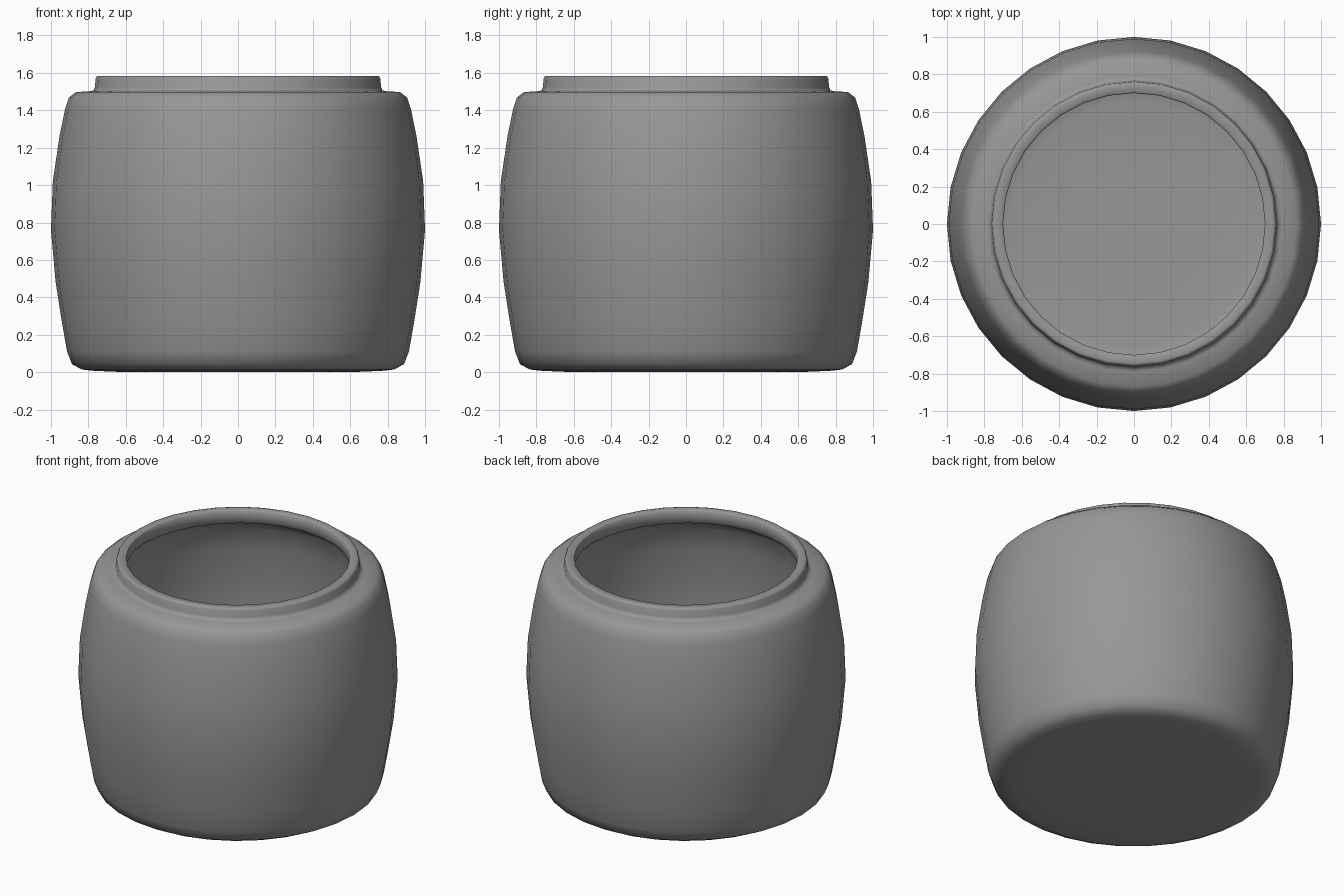
import bpy, bmesh, math

if "Cube" in bpy.data.objects:
    bpy.data.objects.remove(bpy.data.objects["Cube"])

SIDES = 32

# Outer wall profile (radius, height): from base centre up to the shoulder
outer = [(0.40, 0.0), (0.65, 0.002), (0.77, 0.007), (0.835, 0.014), (0.888, 0.043),
         (0.914, 0.11), (0.942, 0.27), (0.975, 0.48), (1.0, 0.76), (0.99, 1.02),
         (0.955, 1.257), (0.925, 1.406), (0.904, 1.468), (0.868, 1.497)]
# Raised neck ring: outside foot, lip, and inside down to the overhang
neck = [(0.79, 1.502), (0.772, 1.507), (0.765, 1.525), (0.761, 1.57), (0.754, 1.582),
        (0.745, 1.584), (0.706, 1.584), (0.70, 1.578), (0.70, 1.51)]
# Hollow interior: from under the shoulder down to the floor
inner = [(0.70, 1.445), (0.83, 1.43), (0.865, 1.385), (0.893, 1.24), (0.928, 1.01),
         (0.938, 0.76), (0.915, 0.49), (0.883, 0.28), (0.855, 0.13),
         (0.82, 0.085), (0.65, 0.065), (0.40, 0.061)]
inner[0] = (0.72, 1.485)
profile = [(0, 0)] + outer + neck + inner + [(0, 0.06)]

# Lathe the profile around the z axis
bm = bmesh.new()
verts = [bm.verts.new((r, 0, z)) for r, z in profile]
edges = [bm.edges.new(pair) for pair in zip(verts, verts[1:])]
bmesh.ops.spin(bm, geom=verts + edges, cent=(0, 0, 0), axis=(0, 0, 1),
               angle=math.tau, steps=SIDES, use_merge=False)
bmesh.ops.remove_doubles(bm, verts=bm.verts, dist=1e-4)
bmesh.ops.recalc_face_normals(bm, faces=bm.faces)
mesh = bpy.data.meshes.new("jar_body")
bm.to_mesh(mesh)
bm.free()

# Dark grey finish
finish = bpy.data.materials.new("dark_grey")
finish.diffuse_color = (0.31, 0.31, 0.31, 1)
finish.use_nodes = True
finish.node_tree.nodes["Principled BSDF"].inputs["Base Color"].default_value = finish.diffuse_color
mesh.materials.append(finish)

jar = bpy.data.objects.new("jar_body", mesh)
bpy.context.collection.objects.link(jar)
bpy.context.view_layer.objects.active = jar
jar.select_set(True)
bpy.ops.object.shade_smooth_by_angle(angle=math.radians(60))
